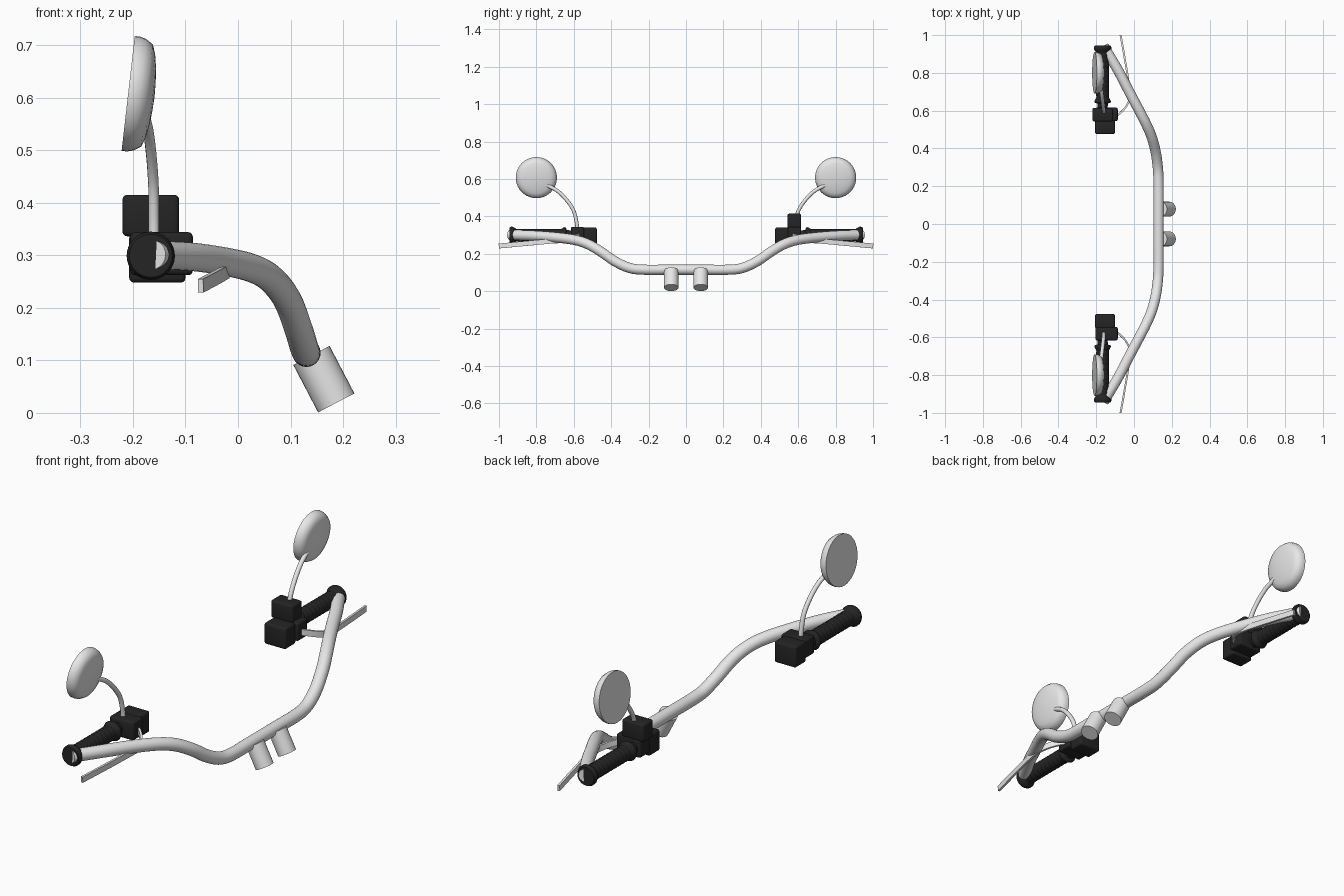
import bpy, bmesh, math
from mathutils import Vector, Matrix

if "Cube" in bpy.data.objects:
    bpy.data.objects.remove(bpy.data.objects["Cube"])


def material(name, v):
    m = bpy.data.materials.new(name)
    m.diffuse_color = (v, v, v, 1)
    m.use_nodes = True
    m.node_tree.nodes["Principled BSDF"].inputs["Base Color"].default_value = m.diffuse_color
    return m


METAL = material("light_metal", 0.80)
BLACK = material("black_rubber", 0.018)


def finish(name, bm, mat, angle=50):
    bmesh.ops.recalc_face_normals(bm, faces=bm.faces)
    me = bpy.data.meshes.new(name)
    bm.to_mesh(me)
    bm.free()
    me.materials.append(mat)
    ob = bpy.data.objects.new(name, me)
    bpy.context.collection.objects.link(ob)
    bpy.ops.object.select_all(action='DESELECT')
    ob.select_set(True)
    bpy.context.view_layer.objects.active = ob
    bpy.ops.object.shade_smooth_by_angle(angle=math.radians(angle))
    return ob


def skin(name, rings, mat, angle=50):
    """Join rings of points into a closed, capped surface."""
    bm = bmesh.new()
    vs = [[bm.verts.new(p) for p in r] for r in rings]
    n = len(vs[0])
    for a, b in zip(vs, vs[1:]):
        for i in range(n):
            j = (i + 1) % n
            bm.faces.new((a[i], a[j], b[j], b[i]))
    bm.faces.new(vs[0])
    bm.faces.new(vs[-1])
    return finish(name, bm, mat, angle)


def smooth_path(pts, steps=6):
    """Catmull-Rom curve through the points."""
    p = [Vector(q) for q in pts]
    p = [2 * p[0] - p[1]] + p + [2 * p[-1] - p[-2]]
    out = []
    for a, b, c, d in zip(p, p[1:], p[2:], p[3:]):
        for k in range(steps):
            t = k / steps
            out.append(0.5 * (2 * b + (c - a) * t + (2 * a - 5 * b + 4 * c - d) * t * t
                              + (3 * b - a - 3 * c + d) * t ** 3))
    return out + [p[-2]]


def circle(r, n):
    return [(r * math.cos(2 * math.pi * i / n), r * math.sin(2 * math.pi * i / n))
            for i in range(n)]


def sweep(name, pts, section, mat, ref=(0, 0, 1)):
    path = smooth_path(pts)
    rings = []
    for i, p in enumerate(path):
        t = (path[min(i + 1, len(path) - 1)] - path[max(i - 1, 0)]).normalized()
        side = t.cross(Vector(ref)).normalized()
        up = side.cross(t)
        rings.append([p + side * u + up * v for u, v in section])
    return skin(name, rings, mat)


def lathe(name, origin, axis, profile, mat, n=32, angle=50):
    """Revolve (radius, height) pairs around an axis."""
    m = Matrix.Translation(origin) @ Vector(axis).to_track_quat('Z', 'Y').to_matrix().to_4x4()
    rings = [[m @ Vector((u, v, h)) for u, v in circle(r, n)] for r, h in profile]
    return skin(name, rings, mat, angle)


def block(name, lo, hi, mat, bevel=0.009):
    lo, hi = Vector(lo), Vector(hi)
    bm = bmesh.new()
    bmesh.ops.create_cube(bm, size=1)
    for v in bm.verts:
        v.co = Vector([(lo[k] + hi[k]) / 2 + v.co[k] * abs(hi[k] - lo[k]) for k in range(3)])
    bmesh.ops.bevel(bm, geom=bm.edges[:], offset=bevel, segments=3, profile=0.5,
                    affect='EDGES')
    return finish(name, bm, mat, 35)


# main bent tube, its ends just breaking through the grip ends
half = [(0.130, 0.10, 0.115), (0.130, 0.22, 0.115), (0.126, 0.30, 0.124),
        (0.115, 0.38, 0.160), (0.094, 0.46, 0.215), (0.064, 0.53, 0.254),
        (0.028, 0.60, 0.275), (-0.025, 0.70, 0.288), (-0.088, 0.82, 0.297),
        (-0.161, 0.942, 0.301)]
sweep("handlebar_tube", [(x, -y, z) for x, y, z in reversed(half)] + half,
      circle(0.027, 24), METAL)

# grip outline: inner flange, shallow-ribbed barrel, end bulb
grip = [(0.026, 0.0), (0.028, 0.026), (0.041, 0.030), (0.044, 0.036), (0.041, 0.044),
        (0.035, 0.054)]
for k in range(9):
    y = 0.060 + k * 0.026
    grip += [(0.0325, y), (0.0345, y + 0.007), (0.0345, y + 0.016), (0.0325, y + 0.023)]
grip += [(0.034, 0.296), (0.041, 0.305), (0.046, 0.315), (0.046, 0.324), (0.041, 0.333)]

for s, tag in ((1, "left"), (-1, "right")):
    # riser clamp under the tube
    lathe("riser_" + tag, (0.187, 0.079 * s, 0.019), (-0.463, 0, 0.886),
          [(0.039, 0), (0.039, 0.102)], METAL)
    lathe("grip_" + tag, (-0.166, 0.612 * s, 0.299), (0, s, 0), grip, BLACK)
    # switch housing and lever clamp
    block("switch_housing_" + tag, (-0.207, 0.477 * s, 0.248), (-0.100, 0.553 * s, 0.342), BLACK)
    block("lever_clamp_" + tag, (-0.205, 0.545 * s, 0.262), (-0.086, 0.616 * s, 0.344), BLACK)
    # blade lever
    w, h = 0.005, 0.013
    sweep("lever_" + tag,
          [(x, y * s, z) for x, y, z in
           ((-0.095, 0.570, 0.296), (-0.068, 0.592, 0.290), (-0.040, 0.625, 0.280),
            (-0.022, 0.670, 0.271), (-0.027, 0.74, 0.266), (-0.048, 0.87, 0.254),
            (-0.071, 1.0, 0.242))],
          [(-w, -h), (w, -h), (w, h), (-w, h)], METAL)
    # mirror stem and domed mirror with a flat face
    sweep("mirror_stem_" + tag,
          [(x, y * s, z) for x, y, z in
           ((-0.160, 0.580, 0.325), (-0.160, 0.586, 0.375), (-0.161, 0.603, 0.435),
            (-0.165, 0.640, 0.490), (-0.171, 0.690, 0.538), (-0.180, 0.760, 0.575))],
          circle(0.010, 12), METAL, ref=(1, 0, 0))
    lathe("mirror_" + tag, (-0.209, 0.80 * s, 0.608), (0.993, 0, -0.114),
          [(0.110, 0), (0.110, 0.010), (0.107, 0.022), (0.098, 0.036), (0.080, 0.0425),
           (0.055, 0.047), (0.028, 0.0495), (0.003, 0.0505)], METAL, 40, 65)

# fluid reservoir, on one side only
block("fluid_reservoir", (-0.220, 0.543, 0.336), (-0.112, 0.615, 0.415), BLACK)
